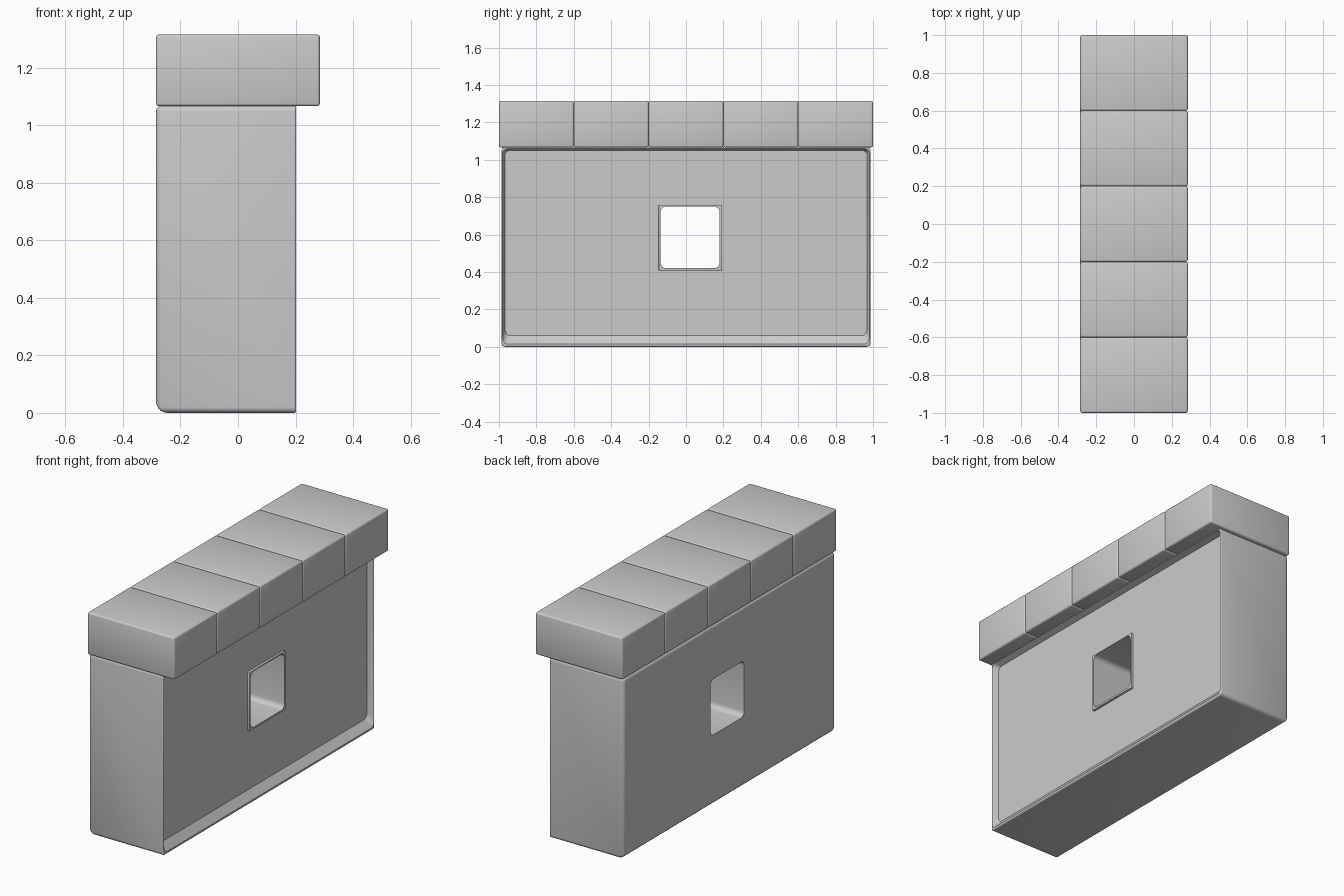
import bpy, bmesh, math

if "Cube" in bpy.data.objects:
    bpy.data.objects.remove(bpy.data.objects["Cube"])


def make_object(name, bm):
    bmesh.ops.recalc_face_normals(bm, faces=bm.faces)
    mesh = bpy.data.meshes.new(name)
    bm.to_mesh(mesh)
    bm.free()
    obj = bpy.data.objects.new(name, mesh)
    bpy.context.collection.objects.link(obj)
    return obj


def block(name, near, far, radius=0.0, segments=3, pick=lambda a, b: True):
    """Hexahedron between two (x, y0, y1, z0, z1) rectangles; picked edges rounded."""
    bm = bmesh.new()
    rings = []
    for x, y0, y1, z0, z1 in (near, far):
        rings.append([bm.verts.new((x, y, z))
                      for y, z in ((y0, z0), (y1, z0), (y1, z1), (y0, z1))])
    a, b = rings
    bm.faces.new(a)
    bm.faces.new(b)
    for i in range(4):
        j = (i + 1) % 4
        bm.faces.new((a[i], a[j], b[j], b[i]))
    edges = [e for e in bm.edges if pick(e.verts[0].co, e.verts[1].co)]
    if radius:
        bmesh.ops.bevel(bm, geom=edges, offset=radius, segments=segments,
                        profile=0.5, affect='EDGES', clamp_overlap=True)
    return make_object(name, bm)


def along_x(a, b):
    return abs(a.x - b.x) > 0.01


def apply(obj, mod):
    bpy.context.view_layer.objects.active = obj
    bpy.ops.object.modifier_apply(modifier=mod.name)


def cut(obj, cutter):
    mod = obj.modifiers.new("cut", 'BOOLEAN')
    mod.operation = 'DIFFERENCE'
    mod.solver = 'EXACT'
    mod.object = cutter
    apply(obj, mod)


def smooth(obj):
    bpy.ops.object.select_all(action='DESELECT')
    obj.select_set(True)
    bpy.context.view_layer.objects.active = obj
    bpy.ops.object.shade_smooth_by_angle(angle=math.radians(35))


# wall body, rounder along the bottom and the plain side
wall = block("wall", (-0.285, -0.987, 0.987, 0, 1.068), (0.202, -0.987, 0.987, 0, 1.068))
weights = wall.data.attributes.new("bevel_weight_edge", 'FLOAT', 'EDGE')
for e in wall.data.edges:
    p, q = (wall.data.vertices[i].co for i in e.vertices)
    if p.x > 0 and q.x > 0:
        w = 0.2
    elif p.x < 0 and q.x < 0 and p.z < 0.1 and q.z < 0.1:
        w = 1.0
    else:
        w = 0.5
    weights.data[e.index].value = w
bevel = wall.modifiers.new("rounding", 'BEVEL')
bevel.limit_method = 'WEIGHT'
bevel.width = 0.04
bevel.segments = 5
apply(wall, bevel)

# window surround standing slightly proud of the recessed panel
frame = block("window_frame", (0.12, -0.146, 0.190, 0.408, 0.758),
              (0.178, -0.146, 0.190, 0.408, 0.758), 0.004, 2)

# cutters: shallow tapered panel recess, and the rounded window opening
recess = block("recess_cutter", (0.165, -0.968, 0.968, 0.06, 1.05),
               (0.2025, -0.981, 0.981, 0.014, 1.06), 0.025, 4, along_x)
window = block("window_cutter", (-0.5, -0.136, 0.180, 0.420, 0.750),
               (0.5, -0.136, 0.180, 0.420, 0.750), 0.03, 5, along_x)
cut(wall, recess)
cut(wall, window)
cut(frame, window)
for helper in (recess, window):
    bpy.data.objects.remove(helper)
smooth(wall)
smooth(frame)

# row of five coping blocks
for i in range(5):
    y = -1 + 0.4 * i
    smooth(block(f"coping_block_{i + 1}", (-0.285, y, y + 0.4, 1.066, 1.315),
                 (0.285, y, y + 0.4, 1.066, 1.315), 0.01, 3))
